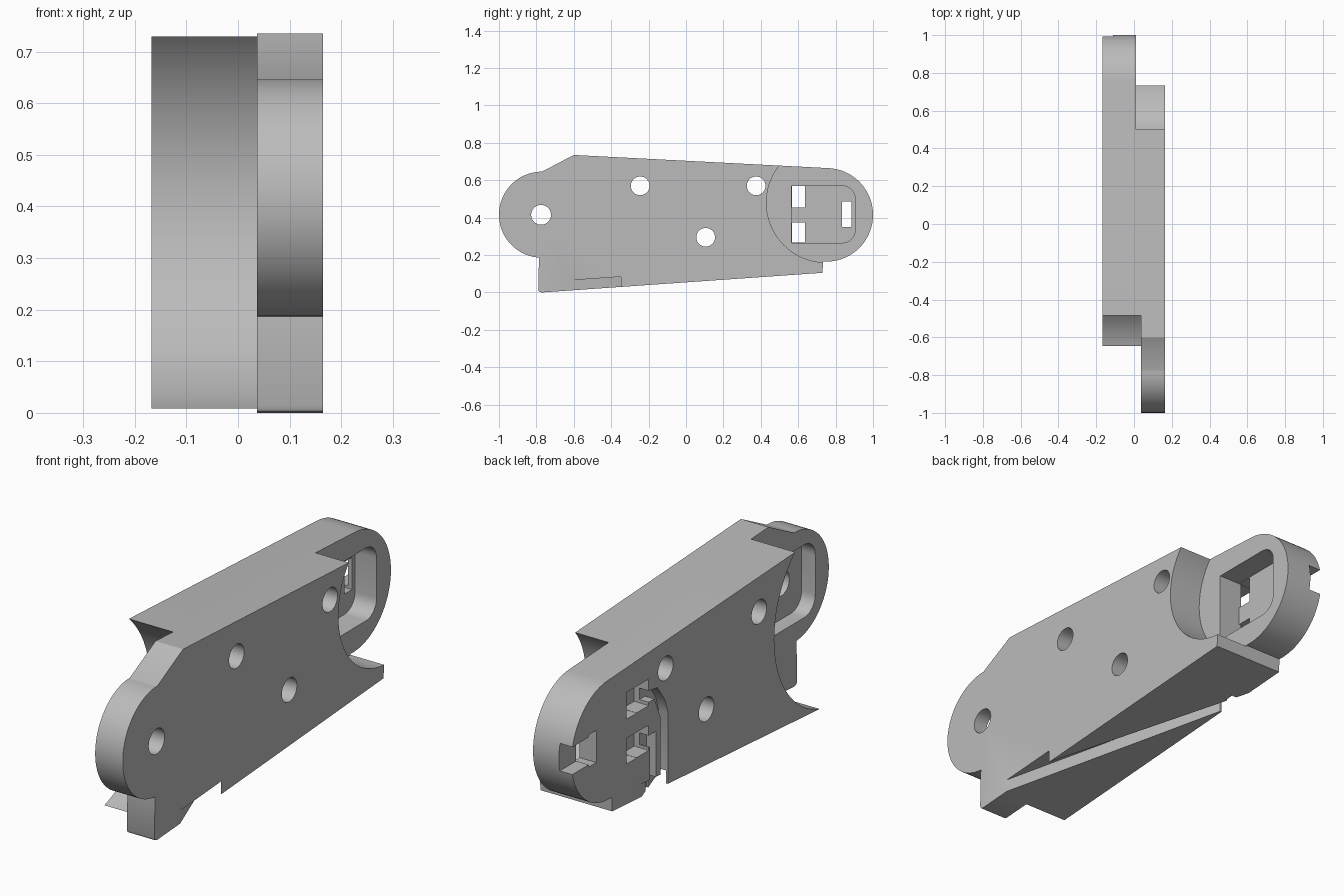
import bpy, bmesh
from math import sin, cos, radians

cube = bpy.data.objects.get("Cube")
if cube:
    bpy.data.objects.remove(cube, do_unlink=True)

grey = bpy.data.materials.new("light_grey")
grey.use_nodes = True
colour = (0.5, 0.5, 0.5, 1)
grey.diffuse_color = colour
grey.node_tree.nodes["Principled BSDF"].inputs["Base Color"].default_value = colour

LEFT, RIGHT = 0.165, -0.168       # outer side planes
FRONT_STEP, REAR_STEP = 0.037, 0.01


def arc(cy, cz, r, a0, a1, n):
    return [(cy + r * cos(radians(a0 + (a1 - a0) * i / n)),
             cz + r * sin(radians(a0 + (a1 - a0) * i / n))) for i in range(n + 1)]


def rect(y0, y1, z0, z1):
    return [(y0, z0), (y1, z0), (y1, z1), (y0, z1)]


def loft(name, ring_a, ring_b):
    """Closed solid between two matching rings of points."""
    bm = bmesh.new()
    a = [bm.verts.new(p) for p in ring_a]
    b = [bm.verts.new(p) for p in ring_b]
    bm.faces.new(a)
    bm.faces.new(b)
    for i in range(len(a)):
        j = (i + 1) % len(a)
        bm.faces.new((a[i], a[j], b[j], b[i]))
    bmesh.ops.recalc_face_normals(bm, faces=bm.faces)
    mesh = bpy.data.meshes.new(name)
    bm.to_mesh(mesh)
    bm.free()
    mesh.materials.append(grey)
    obj = bpy.data.objects.new(name, mesh)
    bpy.context.scene.collection.objects.link(obj)
    return obj


def prism(name, profile, x0, x1):
    return loft(name, [(x0, y, z) for y, z in profile], [(x1, y, z) for y, z in profile])


def d_shape(y_flat, y_round, z0, z1, r=0.07):
    """Rectangle with two rounded corners at its outer end."""
    s = 1 if y_round > y_flat else -1
    c = y_round - s * r
    ends = arc(0, z0 + r, r, -90, 0, 8) + arc(0, z1 - r, r, 0, 90, 8)
    return [(y_flat, z0)] + [(c + s * y, z) for y, z in ends] + [(y_flat, z1)]


# Arm silhouette with a round lug at each end, a foot and a tail
outline = (arc(-0.77, 0.416, 0.23, 90, 266, 48)
           + [(-0.79, 0.015), (-0.785, 0.004), (-0.772, 0.0)]
           + [(0.73, 0.105)]
           + arc(0.75, 0.415, 0.25, -94, 87, 48)
           + [(-0.6, 0.735)])
arm = prism("hinge_arm", outline, RIGHT, LEFT)

# Half-thickness clearances around the lugs
cutters = [
    prism("front_clearance", arc(-0.77, 0.415, 0.425, 0, 355, 71), -0.3, FRONT_STEP),
    prism("rear_clearance", arc(0.75, 0.48, 0.32, 0, 355, 71), REAR_STEP, 0.3),
]

# Through holes
for y, z, r in [(-0.775, 0.415, 0.053), (-0.245, 0.57, 0.05),
                (0.375, 0.57, 0.05), (0.105, 0.295, 0.05)]:
    cutters.append(prism("pin_hole", arc(y, z, r, 0, 350, 35), -0.3, 0.3))

# Pockets in the inner lug faces
cutters.append(prism("rear_pocket", d_shape(0.565, 0.905, 0.265, 0.57), -0.09, 0.05))
cutters.append(prism("front_pocket", d_shape(-0.57, -0.91, 0.265, 0.57), 0.0, 0.1))

# Slots from the right side into the rear pocket
for z0, z1 in [(0.455, 0.568), (0.267, 0.375)]:
    cutters.append(prism("terminal_slot", rect(0.567, 0.635, z0, z1), -0.3, -0.05))
    cutters.append(prism("terminal_recess", rect(0.487, 0.634, z0 + 0.001, z1 - 0.001), -0.3, -0.1))
cutters.append(prism("tip_slot", rect(0.835, 0.885, 0.35, 0.485), -0.3, -0.05))
cutters.append(prism("tip_notch", rect(0.86, 1.1, 0.36, 0.475), -0.3, -0.11))

# Wire channel on the right side, down to the bottom edge
channel = [(0.36, 0.0), (0.41, 0.0), (0.41, 0.38), (0.45, 0.47), (0.5, 0.47),
           (0.5, 0.52), (0.43, 0.51), (0.38, 0.44), (0.36, 0.38)]
cutters.append(prism("wire_channel", channel, -0.3, -0.125))
cutters.append(prism("lower_channel", [(0.44, 0.0), (0.48, 0.0), (0.48, 0.28), (0.5, 0.28),
                                       (0.5, 0.33), (0.44, 0.33)], -0.3, -0.125))

# Diagonal groove across the sloped underside
groove = [(0.2, -0.725), (0.2, -0.44), (-0.2, 0.62), (-0.2, 0.48)]
cutters.append(loft("bottom_groove", [(x, y, -0.1) for x, y in groove],
                    [(x, y, 0.108 + 0.0695 * y) for x, y in groove]))

# Apply all cuts
bpy.context.view_layer.objects.active = arm
for cutter in cutters:
    cutter.hide_render = True
    mod = arm.modifiers.new(cutter.name, "BOOLEAN")
    mod.operation = "DIFFERENCE"
    mod.solver = "EXACT"
    mod.object = cutter
    bpy.ops.object.modifier_apply(modifier=mod.name)
for cutter in cutters:
    bpy.data.objects.remove(cutter, do_unlink=True)

bpy.ops.object.select_all(action="DESELECT")
arm.select_set(True)
bpy.ops.object.shade_smooth_by_angle(angle=radians(30))
